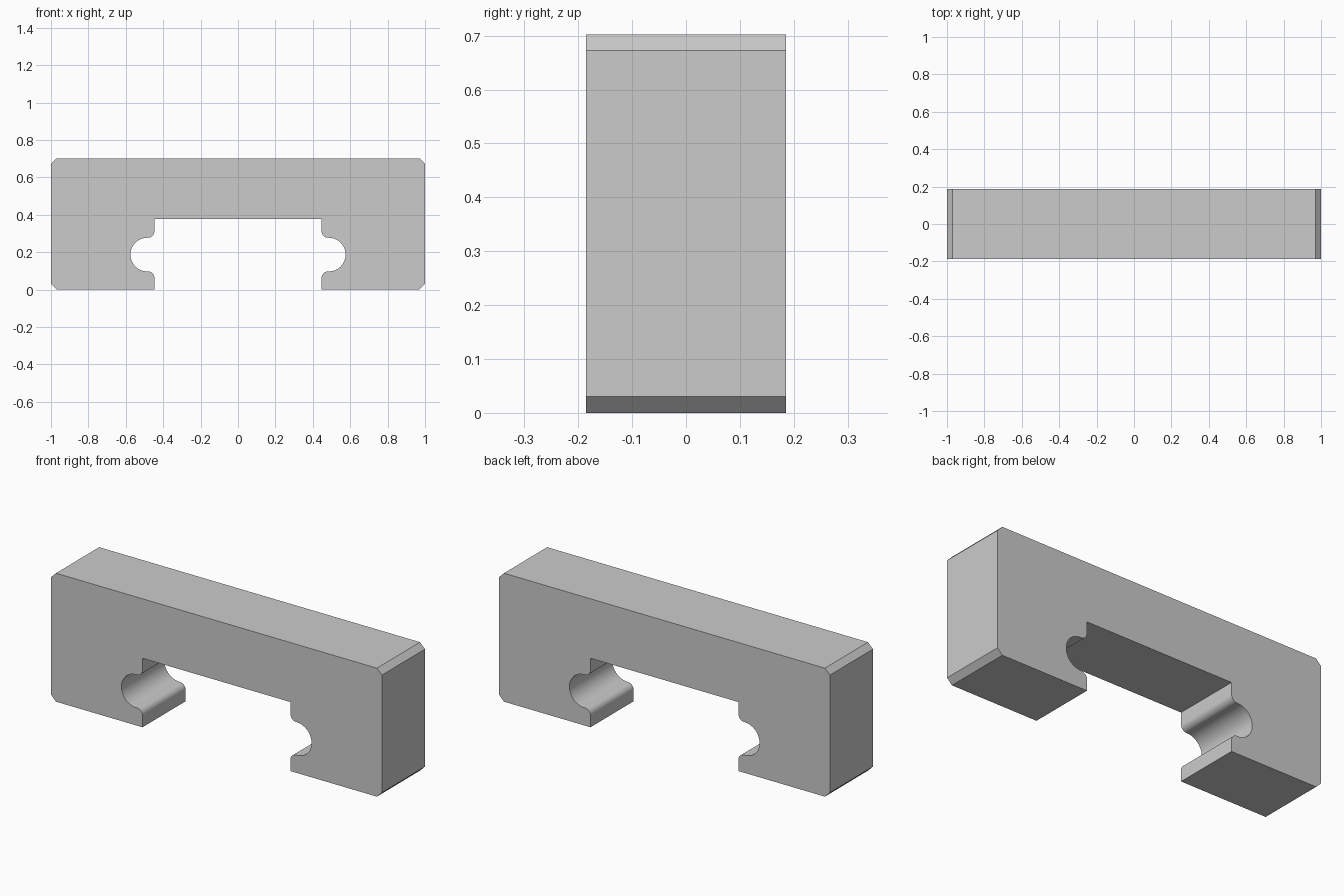
import bpy, bmesh, math

if "Cube" in bpy.data.objects:
    bpy.data.objects.remove(bpy.data.objects["Cube"])

DEPTH = 0.372      # thickness along y
HEIGHT = 0.702
CHAMFER = 0.03
GAP = 0.447        # half width of the opening
ROOF = 0.377       # height of the opening
BULB_Z, BULB_R = 0.187, 0.09
LIP_R = 0.035


def arc(cx, cz, r, a0, a1, n):
    """Points along an arc, angles in degrees."""
    angles = [math.radians(a0 + (a1 - a0) * i / n) for i in range(n + 1)]
    return [(cx + r * math.cos(a), cz + r * math.sin(a)) for a in angles]


# Right half of the outline: opening wall with round notch, then outer edge
lip_x = GAP + LIP_R
half = [(GAP, ROOF)]
half += arc(lip_x, BULB_Z + BULB_R + LIP_R, LIP_R, 180, 270, 10)
half += arc(lip_x + 0.003, BULB_Z, BULB_R, 90, -90, 32)
half += arc(lip_x, BULB_Z - BULB_R - LIP_R, LIP_R, 90, 180, 10)
half += [(GAP, 0), (1 - CHAMFER, 0), (1, CHAMFER),
         (1, HEIGHT - CHAMFER), (1 - CHAMFER, HEIGHT)]
outline = half + [(-x, z) for x, z in reversed(half)]

# Extrude the mirrored outline along y
bm = bmesh.new()
front = bm.faces.new([bm.verts.new((x, -DEPTH / 2, z)) for x, z in outline])
result = bmesh.ops.extrude_face_region(bm, geom=[front], use_keep_orig=True)
moved = [v for v in result["geom"] if isinstance(v, bmesh.types.BMVert)]
bmesh.ops.translate(bm, verts=moved, vec=(0, DEPTH, 0))
bmesh.ops.recalc_face_normals(bm, faces=bm.faces)
mesh = bpy.data.meshes.new("bracket_body")
bm.to_mesh(mesh)
bm.free()

body = bpy.data.objects.new("bracket_body", mesh)
bpy.context.collection.objects.link(body)

# Plain grey
grey = bpy.data.materials.new("plain grey")
grey.diffuse_color = (0.6, 0.6, 0.6, 1)
grey.use_nodes = True
grey.node_tree.nodes["Principled BSDF"].inputs["Base Color"].default_value = grey.diffuse_color
mesh.materials.append(grey)

# Smooth notch curves, sharp edges elsewhere
bpy.context.view_layer.objects.active = body
body.select_set(True)
bpy.ops.object.shade_smooth_by_angle(angle=math.radians(30))
